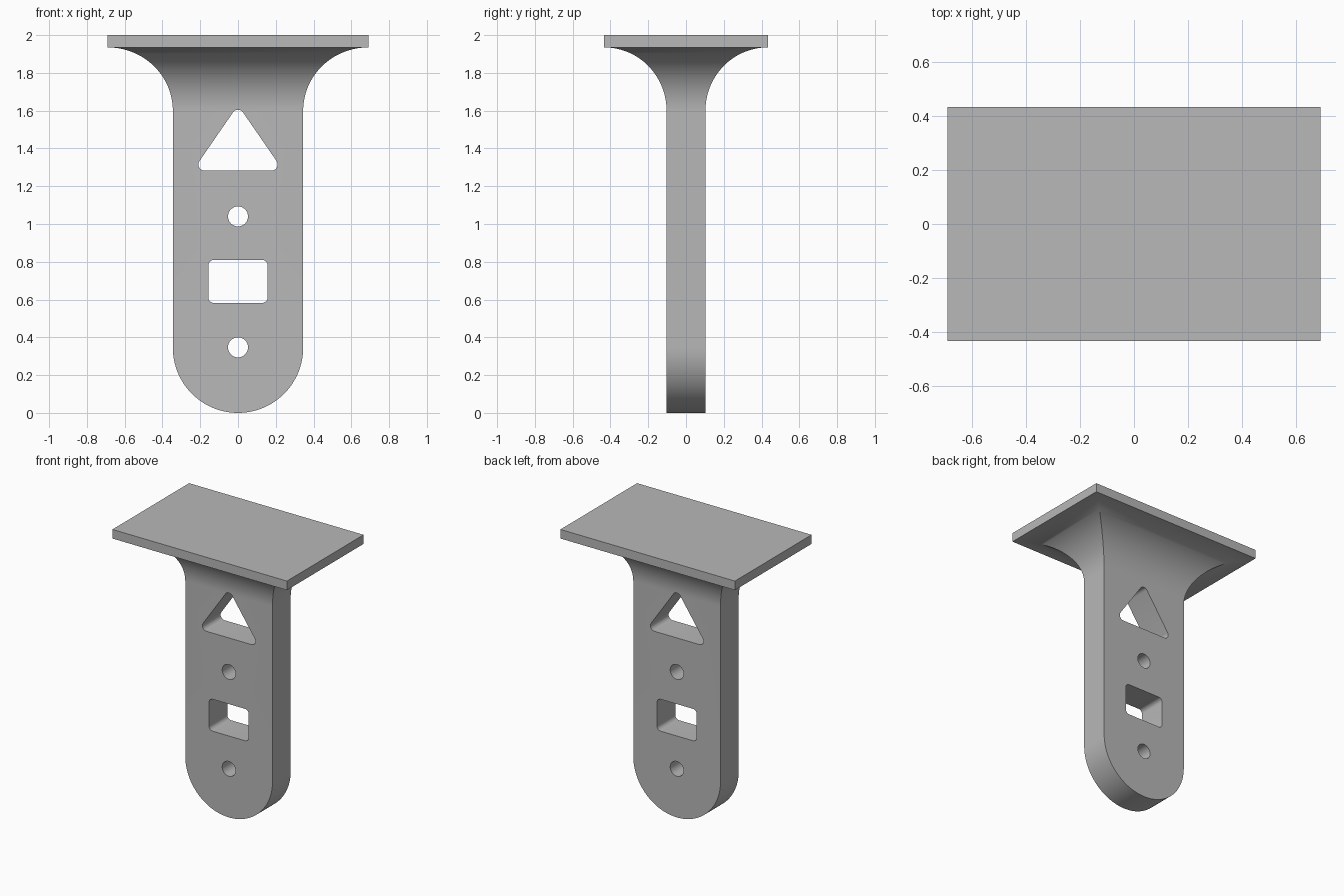
import bpy, bmesh
from math import sin, cos, pi, atan2
from mathutils import Vector

cube = bpy.data.objects.get("Cube")
if cube:
    bpy.data.objects.remove(cube, do_unlink=True)

HALF_W, HALF_T = 0.345, 0.103       # stem half width and half thickness
PLATE_X, PLATE_Y = 0.69, 0.433      # plate half sizes
PLATE_Z, FLARE_Z, TOP = 1.935, 1.6, 2.0


def new_object(name, bm):
    bmesh.ops.recalc_face_normals(bm, faces=bm.faces)
    mesh = bpy.data.meshes.new(name)
    bm.to_mesh(mesh)
    bm.free()
    obj = bpy.data.objects.new(name, mesh)
    bpy.context.collection.objects.link(obj)
    return obj


def rounded_outline(centres, r, steps):
    """Counter-clockwise outline around equal circles at the given corners."""
    n, pts = len(centres), []
    if n == 1:
        c = centres[0]
        return [(c[0] + r * cos(2 * pi * k / steps), c[1] + r * sin(2 * pi * k / steps))
                for k in range(steps)]
    for i, c in enumerate(centres):
        p, q = centres[i - 1], centres[(i + 1) % n]
        a = atan2(c[1] - p[1], c[0] - p[0]) - pi / 2
        b = atan2(q[1] - c[1], q[0] - c[0]) - pi / 2
        turn = (b - a) % (2 * pi)
        for k in range(steps + 1):
            t = a + turn * k / steps
            pts.append((c[0] + r * cos(t), c[1] + r * sin(t)))
    return pts


# Rectangular sections: rounded foot, straight stem, flare, plate
ARC = 32
sections = []
for k in range(ARC + 1):
    t = pi / 2 * k / ARC
    sections.append((HALF_W * sin(t), HALF_T, HALF_W * (1 - cos(t))))
for k in range(ARC + 1):
    t = pi / 2 * k / ARC
    sections.append((HALF_W + (PLATE_X - HALF_W) * (1 - cos(t)),
                     HALF_T + (PLATE_Y - HALF_T) * (1 - cos(t)),
                     FLARE_Z + (PLATE_Z - FLARE_Z) * sin(t)))
sections.append((PLATE_X, PLATE_Y, TOP))

bm = bmesh.new()
rings = [[bm.verts.new((sx * x, sy * y, z))
          for sx, sy in ((-1, -1), (1, -1), (1, 1), (-1, 1))] for x, y, z in sections]
for low, high in zip(rings, rings[1:]):
    for i in range(4):
        j = (i + 1) % 4
        bm.faces.new((low[i], low[j], high[j], high[i]))
bm.faces.new(rings[-1])
bmesh.ops.remove_doubles(bm, verts=bm.verts, dist=1e-5)
bracket = new_object("flared_bracket", bm)

# Cutter for the triangle, the rectangle and the two round holes
holes = [
    ([(-0.178, 1.315), (0.178, 1.315), (0, 1.573)], 0.032, 8),
    ([(-0.127, 0.612), (0.127, 0.612), (0.127, 0.78), (-0.127, 0.78)], 0.03, 8),
    ([(0, 1.04)], 0.053, 40),
    ([(0, 0.347)], 0.053, 40),
]
bm = bmesh.new()
for hole in holes:
    face = bm.faces.new([bm.verts.new((x, -0.3, z)) for x, z in rounded_outline(*hole)])
    out = bmesh.ops.extrude_face_region(bm, geom=[face], use_keep_orig=True)
    verts = [g for g in out["geom"] if isinstance(g, bmesh.types.BMVert)]
    bmesh.ops.translate(bm, verts=verts, vec=Vector((0, 0.6, 0)))
cutter = new_object("hole_cutter", bm)
cutter.hide_render = True

# Cut the holes
mod = bracket.modifiers.new("holes", "BOOLEAN")
mod.operation, mod.solver, mod.object = "DIFFERENCE", "EXACT", cutter
bpy.ops.object.select_all(action="DESELECT")
bpy.context.view_layer.objects.active = bracket
bracket.select_set(True)
bpy.ops.object.modifier_apply(modifier=mod.name)
bpy.data.objects.remove(cutter, do_unlink=True)

# Plain grey finish
grey = bpy.data.materials.new("plain_grey")
grey.use_nodes = True
colour = (0.48, 0.48, 0.48, 1)
grey.diffuse_color = colour
grey.node_tree.nodes["Principled BSDF"].inputs["Base Color"].default_value = colour
bracket.data.materials.clear()
bracket.data.materials.append(grey)
bpy.ops.object.shade_smooth_by_angle(angle=pi / 6)
